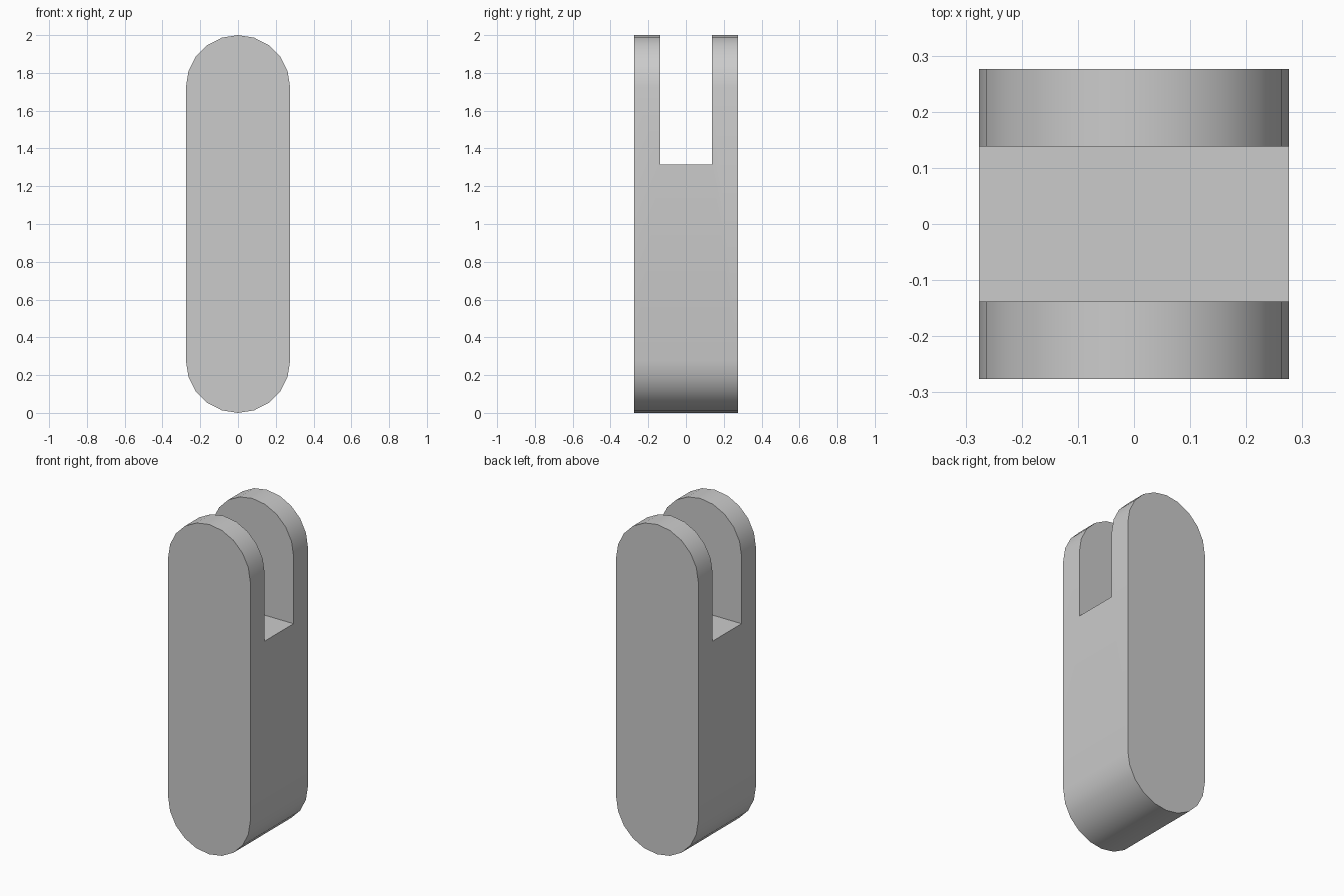
import bpy, bmesh
from math import sin, cos, pi, radians

if "Cube" in bpy.data.objects:
    bpy.data.objects.remove(bpy.data.objects["Cube"], do_unlink=True)

HEIGHT, RADIUS, DEPTH = 2.0, 0.276, 0.552
SLOT_FLOOR, SLOT_WIDTH = 1.314, 0.276
STEPS = 10  # segments in each rounded end

grey = bpy.data.materials.new("light grey")
grey.use_nodes = True
colour = (0.6, 0.6, 0.6, 1)
grey.diffuse_color = colour
grey.node_tree.nodes["Principled BSDF"].inputs["Base Color"].default_value = colour


def prism(name, outline, depth):
    """Extrude an x-z outline along y, centred on y = 0."""
    bm = bmesh.new()
    face = bm.faces.new([bm.verts.new((x, -depth / 2, z)) for x, z in outline])
    side = bmesh.ops.extrude_face_region(bm, geom=[face])["geom"]
    bmesh.ops.translate(bm, vec=(0, depth, 0),
                        verts=[v for v in side if isinstance(v, bmesh.types.BMVert)])
    bmesh.ops.recalc_face_normals(bm, faces=bm.faces)
    mesh = bpy.data.meshes.new(name)
    bm.to_mesh(mesh)
    bm.free()
    mesh.materials.append(grey)
    obj = bpy.data.objects.new(name, mesh)
    bpy.context.collection.objects.link(obj)
    return obj


# Bar with a rounded top and bottom
outline = []
for centre, start in ((HEIGHT - RADIUS, 0), (RADIUS, pi)):
    for i in range(STEPS + 1):
        a = start + pi * i / STEPS
        outline.append((RADIUS * cos(a), centre + RADIUS * sin(a)))
body = prism("forked_bar", outline, DEPTH)

# Slot that forks the upper end
w, top = RADIUS * 2, HEIGHT + 0.2
cutter = prism("slot_cutter", [(-w, SLOT_FLOOR), (w, SLOT_FLOOR), (w, top), (-w, top)], SLOT_WIDTH)
cutter.hide_render = True
slot = body.modifiers.new("slot", "BOOLEAN")
slot.operation = "DIFFERENCE"
slot.solver = "EXACT"
slot.object = cutter

bpy.ops.object.select_all(action="DESELECT")
body.select_set(True)
bpy.context.view_layer.objects.active = body
bpy.ops.object.modifier_apply(modifier=slot.name)
bpy.data.objects.remove(cutter, do_unlink=True)

# Smooth rounded ends, crisp rims and slot edges
bpy.ops.object.shade_smooth_by_angle(angle=radians(30))
